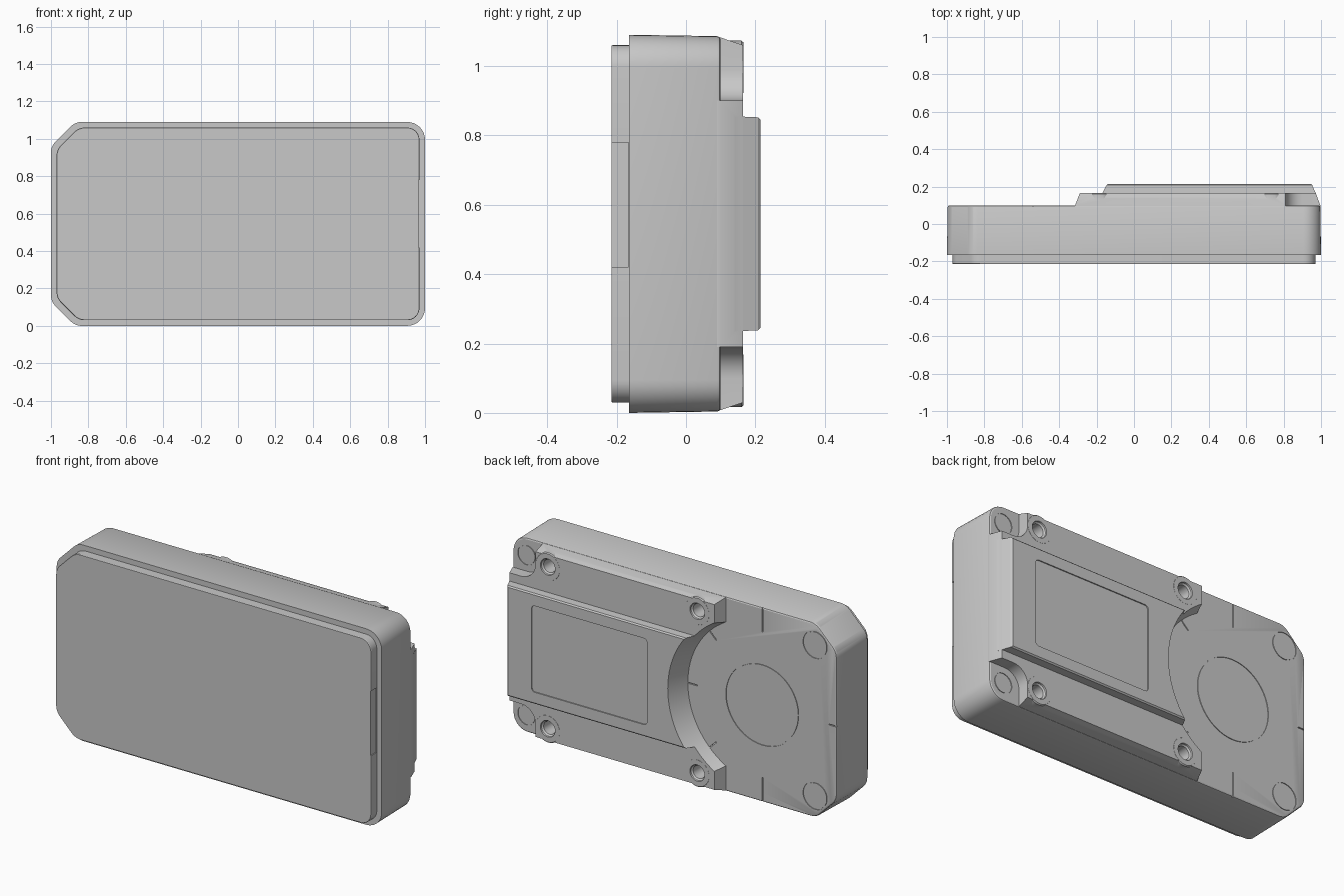
import bpy, bmesh, math
from mathutils import Vector

if "Cube" in bpy.data.objects:
    bpy.data.objects.remove(bpy.data.objects["Cube"], do_unlink=True)

grey = bpy.data.materials.new("Light grey")
grey.use_nodes = True
grey.diffuse_color = (0.58, 0.58, 0.58, 1)
grey.node_tree.nodes["Principled BSDF"].inputs["Base Color"].default_value = grey.diffuse_color

MID = 0.545            # height of the centre line
DIAL_X = -0.54         # centre of the round bay on the back
BACK = 0.1             # depth of the back face


def rounded(corners, steps=8):
    """Fillet each (x, z, radius) corner of a convex outline."""
    out = []
    for i, (x, z, r) in enumerate(corners):
        p = Vector((x, z))
        if r == 0:
            out.append(p)
            continue
        a = (Vector(corners[i - 1][:2]) - p).normalized()
        b = (Vector(corners[(i + 1) % len(corners)][:2]) - p).normalized()
        half = a.angle(b) / 2
        centre = p + (a + b).normalized() * r / math.sin(half)
        start = (p + a * r / math.tan(half) - centre).normalized()
        end = (p + b * r / math.tan(half) - centre).normalized()
        for k in range(steps + 1):
            out.append(centre + r * start.slerp(end, k / steps).normalized())
    return out


def box(x0, x1, z0, z1, r=0.0):
    return rounded([(x0, z0, r), (x1, z0, r), (x1, z1, r), (x0, z1, r)])


def circle(x, z, r, n=48):
    return [Vector((x + r * math.cos(math.tau * k / n), z + r * math.sin(math.tau * k / n)))
            for k in range(n)]


def shell(inset):
    """Case outline: cut corners on the right, round corners on the left."""
    i, c = inset, 0.13 - 0.4 * inset
    lo, hi, l, r = i, 2 * MID - i, i - 1, 1 - i
    return rounded([(l + c, lo, 0.08), (r, lo, 0.095 - i), (r, hi, 0.095 - i),
                    (l + c, hi, 0.08), (l, hi - c, 0.08), (l, lo + c, 0.08)])


def loft(name, sections):
    """Solid through matching outlines, each placed at a depth y."""
    bm = bmesh.new()
    rings = [[bm.verts.new((p.x, y, p.y)) for p in pts] for y, pts in sections]
    for a, b in zip(rings, rings[1:]):
        for k in range(len(a)):
            j = (k + 1) % len(a)
            bm.faces.new((a[k], a[j], b[j], b[k]))
    bm.faces.new(rings[0])
    bm.faces.new(rings[-1])
    bmesh.ops.recalc_face_normals(bm, faces=bm.faces)
    mesh = bpy.data.meshes.new(name)
    bm.to_mesh(mesh)
    bm.free()
    mesh.materials.append(grey)
    ob = bpy.data.objects.new(name, mesh)
    bpy.context.collection.objects.link(ob)
    return ob


def combine(target, tool, operation="DIFFERENCE", keep=False):
    mod = target.modifiers.new("cut", "BOOLEAN")
    mod.operation, mod.object, mod.solver = operation, tool, "EXACT"
    bpy.context.view_layer.objects.active = target
    bpy.ops.object.modifier_apply(modifier=mod.name)
    if not keep:
        bpy.data.objects.remove(tool, do_unlink=True)


def groove(target, x, z, angle, length, width=0.006):
    """Shallow straight slot starting at (x, z)."""
    d = Vector((math.cos(angle), math.sin(angle)))
    n = Vector((-d.y, d.x)) * width / 2
    p, q = Vector((x, z)), Vector((x, z)) + d * length
    pts = [p - n, q - n, q + n, p + n]
    combine(target, loft("slot", [(BACK - 0.006, pts), (BACK + 0.05, pts)]))


def ring_groove(target, x, z, r, width=0.004):
    """Shallow circular slot."""
    cutter = loft("ring", [(BACK - 0.004, circle(x, z, r)), (BACK + 0.02, circle(x, z, r))])
    core = loft("core", [(0, circle(x, z, r - width)), (0.3, circle(x, z, r - width))])
    combine(cutter, core)
    combine(target, cutter)


# Case with slight draft and a softened back edge
case = loft("case", [(-0.165, shell(0)), (BACK - 0.01, shell(0.004)),
                     (BACK - 0.003, shell(0.007)), (BACK, shell(0.013))])

# Front panel, with a shallow grip recess in its left edge
panel = loft("front_panel", [(-0.215, shell(0.032)), (-0.212, shell(0.03)), (-0.16, shell(0.03))])
grip = box(0.965, 1.1, 0.42, 0.78)
combine(panel, loft("grip", [(-0.3, grip), (-0.166, grip)]))

# Raised housing on the back: lower step, screw bosses, upper step
housing = loft("rear_housing", [(BACK - 0.01, box(-0.319, 0.996, 0.008, 1.082)),
                                (BACK, box(-0.315, 0.996, 0.008, 1.082)),
                                (0.165, box(-0.29, 0.972, 0.03, 1.06))])
screws = [(x, z) for x in (-0.185, 0.735) for z in (0.095, 2 * MID - 0.095)]
for x, z in screws:
    boss = loft("boss", [(BACK - 0.005, circle(x, z, 0.078)), (0.16, circle(x, z, 0.078)),
                         (0.1655, circle(x, z, 0.073))])
    combine(housing, boss, "UNION")
upper = loft("upper", [(0.14, box(-0.4, 0.982, 0.235, 0.855)),
                       (0.208, box(-0.4, 0.953, 0.238, 0.852)),
                       (0.215, box(-0.4, 0.945, 0.245, 0.845))])
combine(housing, upper, "UNION")

# Round flared bay
combine(housing, loft("bay", [(0.05, circle(DIAL_X, MID, 0.44, 96)),
                              (0.25, circle(DIAL_X, MID, 0.515, 96))]))
combine(housing, loft("bay_side", [(0.05, box(-1, -0.334, -0.2, 1.3)),
                                   (0.25, box(-1, -0.257, -0.2, 1.3))]))

# Corner pockets with a rounded inner corner
for lo, hi in ((-0.3, 0.19), (0.9, 1.4)):
    pocket = box(0.81, 1.4, lo, hi, 0.09)
    combine(housing, loft("pocket", [(0.05, pocket), (0.3, pocket)]))

# Countersunk screw holes
for x, z in screws:
    hole = loft("hole", [(0.03, circle(x, z, 0.034)), (0.15, circle(x, z, 0.036)),
                         (0.157, circle(x, z, 0.044)), (0.2, circle(x, z, 0.05))])
    combine(housing, hole, keep=True)
    combine(case, hole)

# Label recess
label = box(0.09, 0.80, 0.305, 0.785, 0.02)
combine(housing, loft("label", [(0.209, label), (0.3, label)]))

# Alignment marks around the bay
for side in (-1, 1):
    groove(case, DIAL_X, MID + side * 0.405, side * math.pi / 2, 0.2)
    a = side * math.pi / 4
    groove(case, DIAL_X + 0.40 * math.cos(a), MID + 0.40 * math.sin(a), a, 0.08)
    ring_groove(case, -0.865, MID + side * 0.42, 0.075)
    ring_groove(case, 0.91, MID + side * 0.445, 0.055)
groove(case, DIAL_X + 0.40, MID, 0, 0.08)
groove(case, DIAL_X - 0.41, MID, math.pi, 0.1)
ring_groove(case, DIAL_X, MID, 0.225)

# Smooth fillets, crisp edges
for ob in (case, panel, housing):
    bpy.ops.object.select_all(action="DESELECT")
    ob.select_set(True)
    bpy.context.view_layer.objects.active = ob
    bpy.ops.object.shade_smooth_by_angle(angle=math.radians(25))
